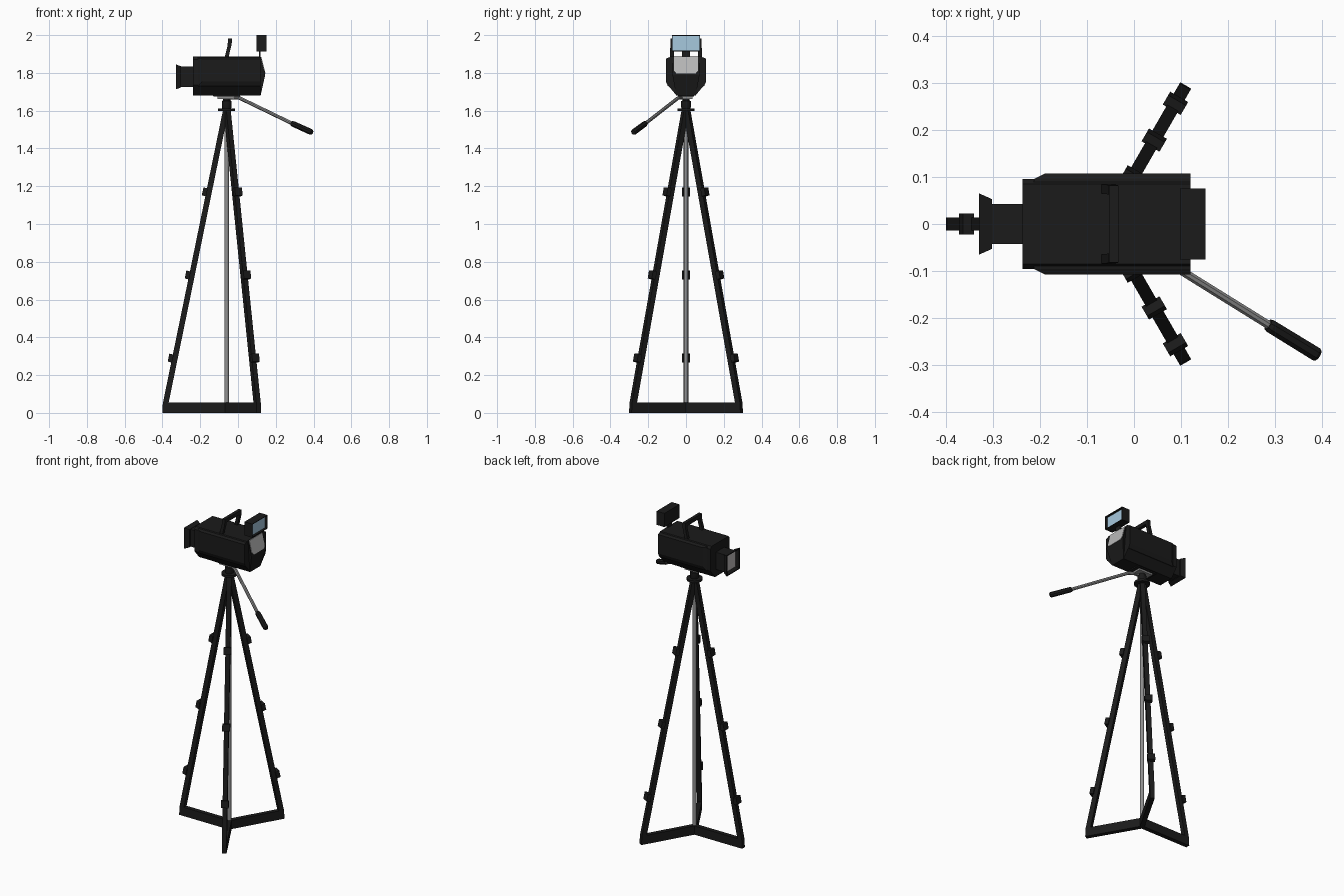
import bpy, bmesh, math
from mathutils import Vector, Matrix

if "Cube" in bpy.data.objects:
    bpy.data.objects.remove(bpy.data.objects["Cube"])


def mat(name, rgb):
    m = bpy.data.materials.new(name)
    m.diffuse_color = (*rgb, 1)
    m.use_nodes = True
    m.node_tree.nodes["Principled BSDF"].inputs["Base Color"].default_value = m.diffuse_color
    return m


BLACK = mat("black_casing", (0.0105, 0.0105, 0.0105))
METAL = mat("grey_metal", (0.28, 0.28, 0.28))
PANEL = mat("light_grey_panel", (0.48, 0.48, 0.48))
LENS = mat("lens_glass", (0.55, 0.52, 0.52))
SCREEN = mat("screen_blue", (0.38, 0.58, 0.73))
CX = -0.06  # tripod axis


def loft(name, rings, m, end_mat=None, xf=None):
    """Skin a list of equal-length rings and cap both ends; the last cap may have its own colour."""
    bm = bmesh.new()
    vs = [[bm.verts.new(p) for p in r] for r in rings]
    n = len(vs[0])
    for a, b in zip(vs, vs[1:]):
        for i in range(n):
            bm.faces.new((a[i], a[(i + 1) % n], b[(i + 1) % n], b[i]))
    bm.faces.new(vs[0][::-1])
    last = bm.faces.new(vs[-1])
    if end_mat:
        last.material_index = 1
    bmesh.ops.recalc_face_normals(bm, faces=bm.faces)
    if xf:
        bm.transform(xf)
    me = bpy.data.meshes.new(name)
    me.materials.append(m)
    if end_mat:
        me.materials.append(end_mat)
    bm.to_mesh(me)
    bm.free()
    ob = bpy.data.objects.new(name, me)
    bpy.context.collection.objects.link(ob)
    return ob


def rect_x(x, hy, hz, zc):
    return [(x, -hy, zc - hz), (x, hy, zc - hz), (x, hy, zc + hz), (x, -hy, zc + hz)]


def rect_z(z, x0, x1, hy):
    return [(x0, -hy, z), (x1, -hy, z), (x1, hy, z), (x0, hy, z)]


def rod(name, p0, p1, radii, m, sides=8):
    """Round bar from p0 to p1; radii is a list of (fraction along, radius)."""
    p0, p1 = Vector(p0), Vector(p1)
    d = p1 - p0
    xf = Matrix.Translation(p0) @ d.to_track_quat('Z', 'Y').to_matrix().to_4x4()
    rings = [[(r * math.cos(2 * math.pi * (i + .5) / sides),
               r * math.sin(2 * math.pi * (i + .5) / sides), t * d.length)
              for i in range(sides)] for t, r in radii]
    ob = loft(name, rings, m, xf=xf)
    if sides > 8:
        for f in ob.data.polygons:
            f.use_smooth = len(f.vertices) == 4
        ob.data.set_sharp_from_angle(angle=math.radians(35))
    return ob


# --- Tripod: three sheared legs, each with a foot bar and tilted clamps ---
def leg_r(z):
    """Inner and outer distance of a leg from the axis at height z."""
    t = (z - 0.05) / 1.55
    return 0.308 + t * (-0.01 - 0.308), 0.338 + t * (0.02 - 0.338)


for k, ang in enumerate((180, 60, -60), 1):
    xf = Matrix.Translation((CX, 0, 0)) @ Matrix.Rotation(math.radians(ang), 4, 'Z')
    loft(f"foot_bar_{k}", [rect_z(0, 0, 0.34, 0.0135), rect_z(0.055, 0, 0.338, 0.0135)], BLACK, xf=xf)
    loft(f"leg_{k}", [rect_z(z, *leg_r(z), 0.0135) for z in (0.05, 1.6)], BLACK, xf=xf)
    for j, z in enumerate((0.29, 0.73, 1.17), 1):
        rings = []
        for dz in (-0.021, 0.021):
            a, b = leg_r(z + dz)
            r0, r1 = a + 0.026, b + 0.019
            rings.append([(r0, -.022, z + dz - .003), (r1, -.022, z + dz + .003),
                          (r1, .022, z + dz + .003), (r0, .022, z + dz - .003)])
        loft(f"leg_clamp_{k}_{j}", rings, BLACK, xf=xf)

rod("centre_column", (CX, 0, 0.03), (CX, 0, 1.6), [(0, .0115), (1, .0115)], METAL, 12)

# --- Tripod head ---
rod("collar", (CX, 0, 1.597), (CX, 0, 1.611), [(0, .046), (1, .046)], BLACK, 16)
rod("head_neck", (CX, 0, 1.605), (CX, 0, 1.67),
    [(0, .021), (.2, .026), (.7, .026), (.75, .02), (1, .02)], BLACK, 16)
loft("mount_plate", [rect_z(1.674, -0.13, 0.01, 0.042), rect_z(1.682, -0.132, 0.012, 0.044)], BLACK)
loft("quick_release_plate", [rect_z(1.663, -0.108, -0.012, 0.034), rect_z(1.675, -0.108, -0.012, 0.034)], METAL)

# --- Pan arm, bent near the head, and grip ---
a, b, c = (0.008, -0.042, 1.667), (0.285, -0.214, 1.533), (0.391, -0.279, 1.485)
rod("pan_arm_root", (CX, 0, 1.667), a, [(0, .0095), (1, .0095)], METAL)
rod("pan_arm", a, b, [(0, .0095), (1, .0095)], METAL)
rod("pan_grip", b, c, [(0, .013), (.06, .0155), (.95, .016), (1, .013)], BLACK)

# --- Camera body ---
half = [(0.05, 1.68), (0.096, 1.735), (0.096, 1.872), (0.085, 1.886)]
prof = half + [(-y, z) for y, z in reversed(half)]
loft("camera_body", [[(x, y, z) for y, z in prof] for x in (-0.237, 0.12)], BLACK)

# Wedge-shaped rear, narrower than the body
wedge = [(0.115, 1.681), (0.12, 1.681), (0.144, 1.79), (0.12, 1.885), (0.115, 1.885)]
loft("rear_wedge", [[(x, y * (0.72 if z < 1.7 else 1), z) for x, z in wedge]
                    for y in (-0.072, 0.072)], BLACK)

# Raised side panels
for s, side in ((1, "left"), (-1, "right")):
    rings = []
    for y, x0, z0, z1 in ((0.08, -0.215, 1.725, 1.882), (0.096, -0.212, 1.73, 1.88),
                          (0.107, -0.19, 1.755, 1.874)):
        rings.append([(x0, s * y, z0), (0.12, s * y, z0), (0.12, s * y, z1), (x0, s * y, z1)])
    loft(f"side_panel_{side}", rings, BLACK)

# Control panel on the slanted rear face
outline = [(-.064, 1.884), (.064, 1.884), (.064, 1.812), (.05, 1.796), (-.05, 1.796), (-.064, 1.812)]
loft("control_panel", [[(0.12 + (1.886 - z) * 0.25 + o, y, z) for y, z in outline]
                       for o in (-0.004, 0.003)], PANEL)

# --- Lens barrel with flared square hood and recessed glass ---
loft("lens_hood", [rect_x(x, hy, hz, 1.779) for x, hy, hz in (
    (-0.23, .042, .054), (-0.302, .042, .054), (-0.302, .053, .056), (-0.329, .065, .066),
    (-0.329, .059, .060), (-0.314, .046, .049))], BLACK, LENS)

# --- Viewfinder monitor with recessed screen, on a thin stem ---
loft("monitor", [rect_x(x, hy, hz, 1.957) for x, hy, hz in (
    (0.098, .075, .043), (0.152, .075, .043), (0.152, .071, .039), (0.138, .071, .039))], BLACK, SCREEN)
loft("monitor_stem", [rect_z(1.87, 0.111, 0.12, 0.02), rect_z(1.92, 0.111, 0.12, 0.02)], BLACK)

# --- Carry handle: slanted legs and a cross bar ---
path = [(-0.062, .085, 1.875), (-0.045, .083, 1.945), (-0.043, .082, 1.981)]
for s, side in ((1, "left"), (-1, "right")):
    loft(f"handle_leg_{side}", [[(x - .01, s * y, z), (x + .01, s * y, z),
                                 (x + .01, s * (y - .02), z), (x - .01, s * (y - .02), z)]
                                for x, y, z in path], BLACK)
loft("handle_bar", [[(-0.053, y, 1.957), (-0.033, y, 1.957), (-0.033, y, 1.981), (-0.053, y, 1.981)]
                    for y in (-.075, .075)], BLACK)
